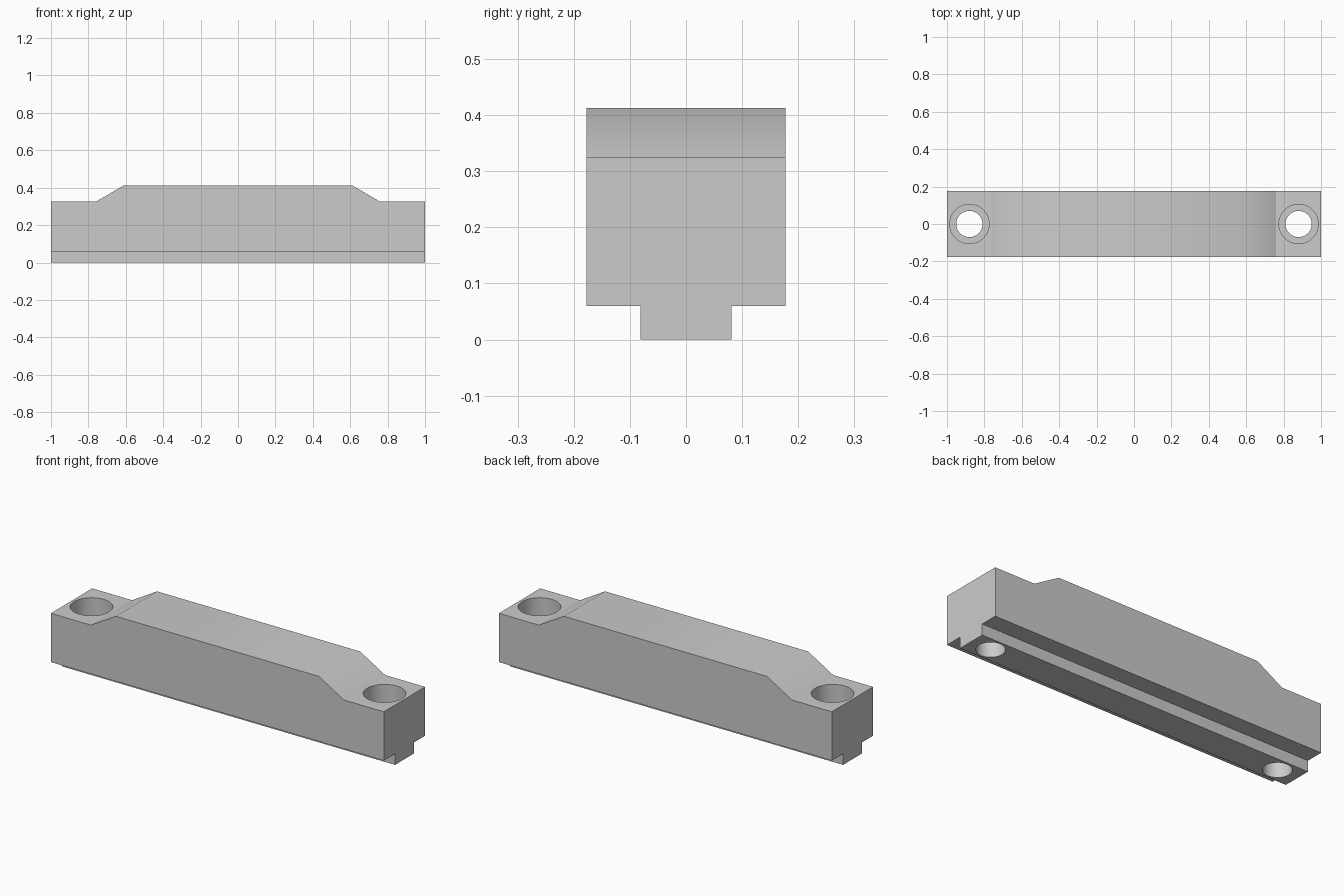
import bpy
import bmesh
import math

default = bpy.data.objects.get("Cube")
if default:
    bpy.data.objects.remove(default, do_unlink=True)

HALF_WIDTH = 0.177
TONGUE_HALF = 0.081
TONGUE_TOP = 0.06
END_TOP, TOP = 0.325, 0.413
RAMP_FOOT, RAMP_HEAD = 0.76, 0.61
HOLE_X = 0.88

grey = bpy.data.materials.new("plain grey")
grey.use_nodes = True
grey.diffuse_color = (0.6, 0.6, 0.6, 1)
grey.node_tree.nodes["Principled BSDF"].inputs["Base Color"].default_value = (0.6, 0.6, 0.6, 1)


def make_body():
    """Side profile, mirrored in x and extruded through the width."""
    right = [(1, 0), (1, END_TOP), (RAMP_FOOT, END_TOP), (RAMP_HEAD, TOP)]
    profile = right + [(-x, z) for x, z in reversed(right)]
    bm = bmesh.new()
    face = bm.faces.new([bm.verts.new((x, -HALF_WIDTH, z)) for x, z in profile])
    result = bmesh.ops.extrude_face_region(bm, geom=[face])
    verts = [g for g in result["geom"] if isinstance(g, bmesh.types.BMVert)]
    bmesh.ops.translate(bm, verts=verts, vec=(0, 2 * HALF_WIDTH, 0))
    bmesh.ops.recalc_face_normals(bm, faces=bm.faces)
    mesh = bpy.data.meshes.new("clamp_bar")
    bm.to_mesh(mesh)
    bm.free()
    mesh.materials.append(grey)
    obj = bpy.data.objects.new("clamp_bar", mesh)
    bpy.context.collection.objects.link(obj)
    return obj


def cut(obj, cutter):
    """Subtract the cutter from the object and discard it."""
    cutter.hide_render = True
    mod = obj.modifiers.new("cut", "BOOLEAN")
    mod.operation, mod.solver, mod.object = "DIFFERENCE", "EXACT", cutter
    bpy.ops.object.select_all(action="DESELECT")
    bpy.context.view_layer.objects.active = obj
    obj.select_set(True)
    bpy.ops.object.modifier_apply(modifier=mod.name)
    bpy.data.objects.remove(cutter, do_unlink=True)


def box_cutter(low, high):
    bpy.ops.mesh.primitive_cube_add(size=1, location=[(a + b) / 2 for a, b in zip(low, high)])
    box = bpy.context.object
    box.scale = [b - a for a, b in zip(low, high)]
    bpy.context.view_layer.update()
    return box


def bore_cutter(x, radius, bottom, top):
    bpy.ops.mesh.primitive_cylinder_add(vertices=64, radius=radius, depth=top - bottom,
                                        location=(x, 0, (bottom + top) / 2))
    return bpy.context.object


body = make_body()

# Rebates that leave the locating tongue under the bar
cut(body, box_cutter((-1.2, TONGUE_HALF, -0.2), (1.2, 0.4, TONGUE_TOP)))
cut(body, box_cutter((-1.2, -0.4, -0.2), (1.2, -TONGUE_HALF, TONGUE_TOP)))

# Counterbored bolt holes at both ends
for side in (-1, 1):
    cut(body, bore_cutter(side * HOLE_X, 0.07, -0.2, 0.6))
    cut(body, bore_cutter(side * HOLE_X, 0.105, 0.18, 0.6))

# Smooth bores and ramp crests, crisp ramp feet
bpy.ops.object.shade_smooth_by_angle(angle=math.radians(35))
bm = bmesh.new()
bm.from_mesh(body.data)
for edge in bm.edges:
    if all(abs(abs(v.co.x) - RAMP_FOOT) < 0.001 and abs(v.co.z - END_TOP) < 0.001 for v in edge.verts):
        edge.smooth = False
bm.to_mesh(body.data)
bm.free()
